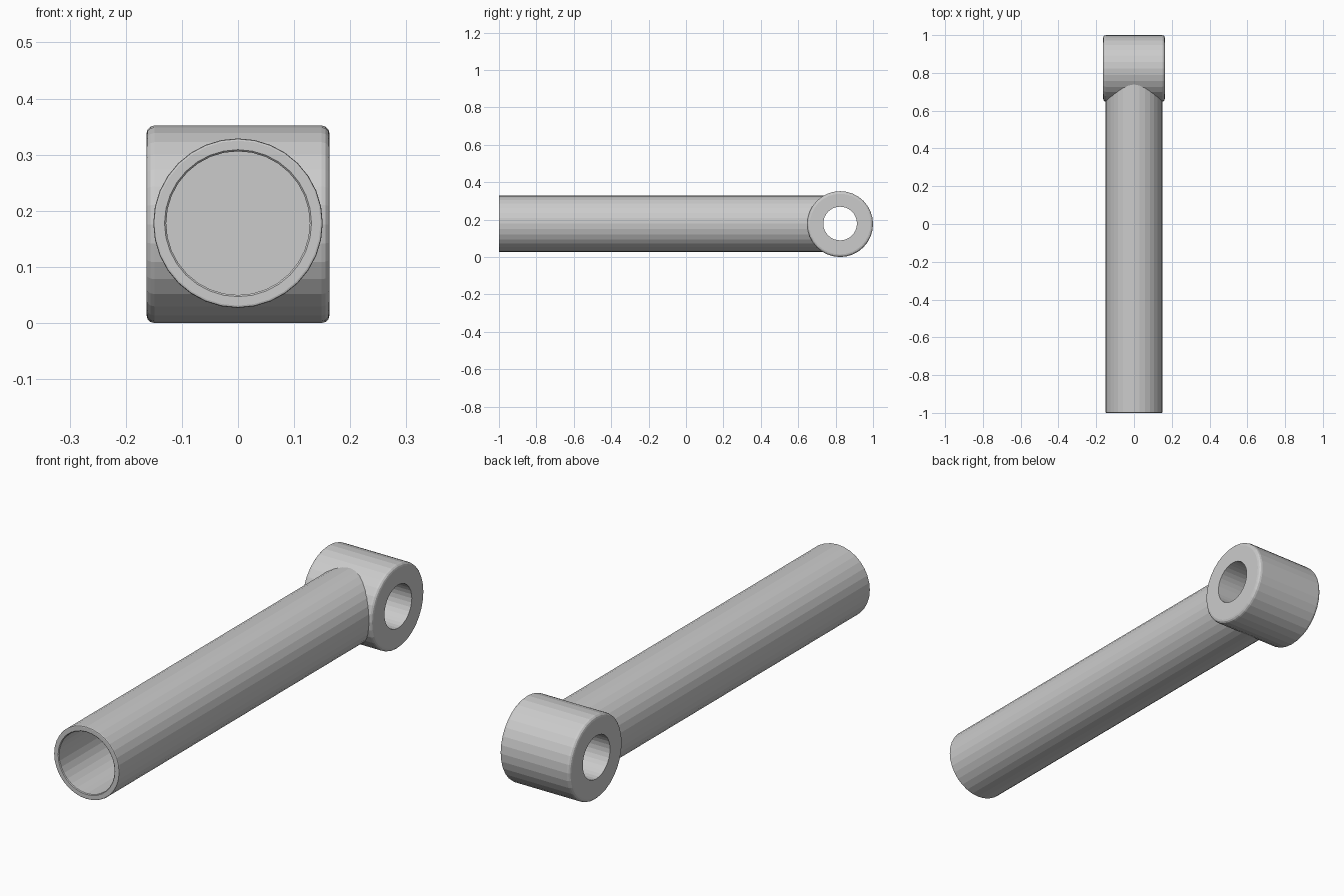
import bpy, bmesh, math
from mathutils import Matrix

if "Cube" in bpy.data.objects:
    bpy.data.objects.remove(bpy.data.objects["Cube"])

SIDES = 32


def lathe(name, profile, axis, centre):
    """Closed solid: (radius, position) profile spun around the x or y axis."""
    bm = bmesh.new()
    rings = []
    for r, t in profile:
        ring = []
        for i in range(SIDES):
            a = 2 * math.pi * i / SIDES
            c, s = r * math.cos(a), r * math.sin(a)
            ring.append(bm.verts.new((t, c, s) if axis == 'x' else (c, t, s)))
        rings.append(ring)
    for lo, hi in zip(rings, rings[1:]):
        for i in range(SIDES):
            j = (i + 1) % SIDES
            bm.faces.new((lo[i], lo[j], hi[j], hi[i]))
    bm.faces.new(rings[0])
    bm.faces.new(rings[-1])
    bmesh.ops.recalc_face_normals(bm, faces=bm.faces)
    bmesh.ops.transform(bm, matrix=Matrix.Translation(centre), verts=bm.verts)
    mesh = bpy.data.meshes.new(name)
    bm.to_mesh(mesh)
    bm.free()
    obj = bpy.data.objects.new(name, mesh)
    bpy.context.collection.objects.link(obj)
    return obj


def boolean(target, tool, operation):
    mod = target.modifiers.new(operation.lower(), 'BOOLEAN')
    mod.operation = operation
    mod.solver = 'EXACT'
    mod.object = tool
    bpy.context.view_layer.objects.active = target
    bpy.ops.object.modifier_apply(modifier=mod.name)
    bpy.data.objects.remove(tool)


# hollow handle tube: bore floor, bore wall, softened rim, outer wall
tube = lathe("handle_tube", [
    (0.128, 0.62), (0.128, -0.997), (0.131, -1.0), (0.147, -1.0),
    (0.150, -0.999), (0.151, -0.995), (0.151, 0.79)], 'y', (0, 0, 0.178))

# cross barrel with rounded edges
R, H, B = 0.176, 0.163, 0.014
arc = [(R - B + B * math.sin(a), H - B + B * math.cos(a))
       for a in (math.radians(30 * k) for k in range(4))]
barrel_profile = [(r, -t) for r, t in arc] + [(r, t) for r, t in reversed(arc)]
barrel = lathe("cross_barrel", barrel_profile, 'x', (0, 0.824, 0.176))
boolean(tube, barrel, 'UNION')

# pin hole through the barrel
pin = lathe("pin_hole_cutter", [(0.09, -0.3), (0.09, 0.3)], 'x', (0, 0.824, 0.179))
boolean(tube, pin, 'DIFFERENCE')
tube.name = "handle_with_barrel"
